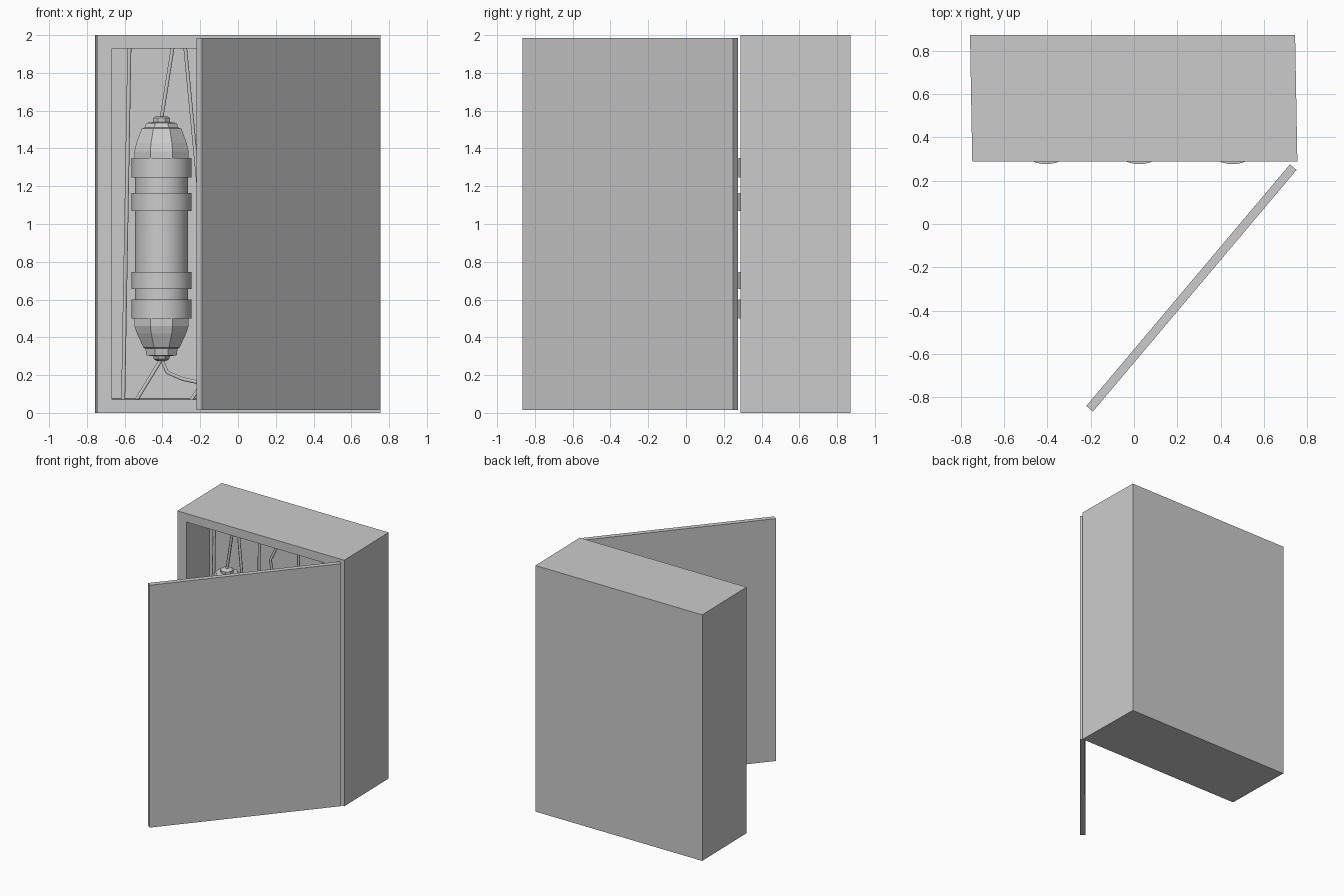
import bpy, bmesh, math

if "Cube" in bpy.data.objects:
    bpy.data.objects.remove(bpy.data.objects["Cube"])

def make_object(name, bm):
    bmesh.ops.recalc_face_normals(bm, faces=bm.faces)
    me = bpy.data.meshes.new(name)
    bm.to_mesh(me)
    bm.free()
    ob = bpy.data.objects.new(name, me)
    bpy.context.collection.objects.link(ob)
    return ob

def skin(bm, rings):
    """Bridge consecutive closed rings and cap both ends."""
    vs = [[bm.verts.new(p) for p in r] for r in rings]
    n = len(vs[0])
    for a, b in zip(vs, vs[1:]):
        for i in range(n):
            j = (i + 1) % n
            bm.faces.new((a[i], a[j], b[j], b[i]))
    bm.faces.new(vs[0])
    bm.faces.new(vs[-1])

def lathe(name, cx, cy, profile, sides, smooth=False):
    bm = bmesh.new()
    rings = []
    for r, z in profile:
        angs = [2 * math.pi * (i + 0.5) / sides for i in range(sides)]
        rings.append([(cx + r * math.cos(a), cy + r * math.sin(a), z) for a in angs])
    skin(bm, rings)
    ob = make_object(name, bm)
    if smooth:
        bpy.context.view_layer.objects.active = ob
        ob.select_set(True)
        bpy.ops.object.shade_smooth_by_angle(angle=math.radians(40))
        ob.select_set(False)
    return ob

def wire(name, pts, r=0.011):
    cu = bpy.data.curves.new(name, 'CURVE')
    cu.dimensions = '3D'
    cu.bevel_depth = r
    cu.bevel_resolution = 1
    cu.use_fill_caps = True
    sp = cu.splines.new('POLY')
    sp.points.add(len(pts) - 1)
    for p, co in zip(sp.points, pts):
        p.co = (*co, 1)
    bpy.context.collection.objects.link(bpy.data.objects.new(name, cu))

# Cabinet: open-fronted box with a recessed cavity, slightly sheared
def rect(hx, z0, z1, y):
    s = -0.018 * (y - 0.5)
    return [(-hx + s, y, z0), (hx + s, y, z0), (hx + s, y, z1), (-hx + s, y, z1)]

bm = bmesh.new()
skin(bm, [rect(0.75, 0, 2, 0.872), rect(0.75, 0, 2, 0.288),
          rect(0.67, 0.07, 1.93, 0.288), rect(0.67, 0.075, 1.93, 0.595)])
make_object("cabinet", bm)

# Door: slab swung open about the right front edge
bpy.ops.mesh.primitive_cube_add(size=1, location=(0.265, -0.295, 1.0),
                                rotation=(0, 0, math.atan2(1.115, 0.94)))
door = bpy.context.object
door.name = "door"
door.scale = (1.458, 0.04, 1.97)

# Canisters with bands and faceted end caps
CY = 0.436
k = 1 / math.cos(math.pi / 8)
top_cap = [(0.143, 1.34), (0.143, 1.385), (0.133, 1.43), (0.105, 1.505), (0.09, 1.51),
           (0.08, 1.535), (0.045, 1.54), (0.045, 1.56), (0.03, 1.57)]
bottom_cap = [(0.143, 0.51), (0.143, 0.46), (0.13, 0.42), (0.095, 0.345), (0.085, 0.34),
              (0.08, 0.305), (0.045, 0.3), (0.04, 0.285), (0.025, 0.275)]
bands = [(0.5, 0.6), (0.655, 0.745), (1.07, 1.165), (1.245, 1.35)]
for n, cx in enumerate((-0.405, 0.025, 0.455), 1):
    lathe(f"canister_body_{n}", cx, CY, [(0.14, 0.5), (0.14, 1.35)], 32, True)
    for b, (z0, z1) in enumerate(bands, 1):
        lathe(f"canister_{n}_band_{b}", cx, CY, [(0.16, z0), (0.16, z1)], 32, True)
    for nm, prof in (("top_cap", top_cap), ("bottom_cap", bottom_cap)):
        lathe(f"canister_{n}_{nm}", cx, CY, [(r * k, z) for r, z in prof], 8)

    # Leads from each cap to the cabinet top and floor
    if n == 1:
        top = [(cx, CY, 1.56), (cx + 0.06, CY, 1.94)]
    else:
        top = [(cx, CY, 1.56), (cx - 0.04, CY, 1.74), (cx + 0.01, CY, 1.84), (cx + 0.01, CY, 1.94)]
    wire(f"top_lead_{n}", top)
    wire(f"floor_lead_{n}", [(cx, CY, 0.285), (cx - 0.135, CY, 0.065)])
    if n < 3:
        wire(f"link_lead_{n}", [(cx, CY, 0.285), (cx + 0.03, CY, 0.215), (cx + 0.11, CY, 0.18),
                                (cx + 0.2, CY, 0.16), (cx + 0.34, CY, 0.2), (cx + 0.43, CY, 0.285)])
    else:
        wire(f"link_lead_{n}", [(cx, CY, 0.285), (cx + 0.03, CY, 0.2), (cx + 0.12, CY, 0.065)])

# Long cables between and beside the canisters
wire("cable_left", [(-0.575, 0.52, 1.94), (-0.608, 0.52, 0.065)], 0.012)
wire("cable_slanted", [(-0.28, 0.4, 1.94), (-0.2, 0.4, 1.1), (-0.16, 0.4, 0.2), (-0.25, 0.4, 0.065)])
wire("cable_middle", [(-0.13, 0.46, 1.94), (-0.14, 0.46, 0.065)])
wire("cable_right", [(0.22, 0.46, 1.94), (0.25, 0.46, 0.065)])
